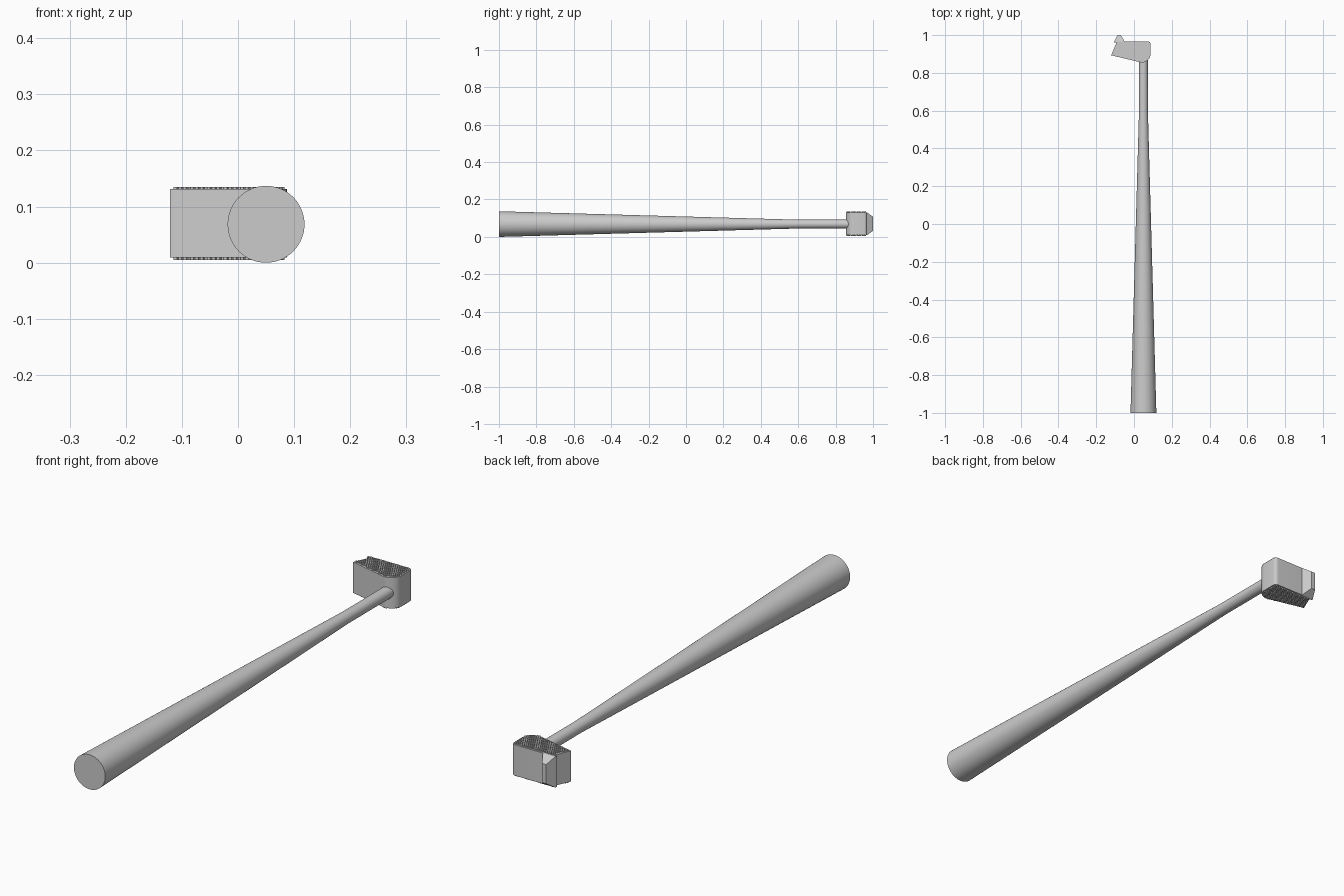
import bpy, bmesh, math
from mathutils import Vector, Matrix

if "Cube" in bpy.data.objects:
    bpy.data.objects.remove(bpy.data.objects["Cube"])

Z0, Z1 = 0.009, 0.131
AX, AZ = 0.05, 0.0685


def make(name, bm, smooth=True):
    bmesh.ops.recalc_face_normals(bm, faces=bm.faces[:])
    me = bpy.data.meshes.new(name)
    bm.to_mesh(me)
    bm.free()
    ob = bpy.data.objects.new(name, me)
    bpy.context.collection.objects.link(ob)
    if smooth:
        bpy.context.view_layer.objects.active = ob
        ob.select_set(True)
        bpy.ops.object.shade_smooth_by_angle(angle=math.radians(35))
        ob.select_set(False)
    return ob


def rounded(corners, steps=6):
    """Round each (x, y, radius) corner with a small quadratic arc."""
    out = []
    for i, (x, y, r) in enumerate(corners):
        p = Vector((x, y))
        if r == 0:
            out.append(p)
            continue
        a = p + (Vector(corners[i - 1][:2]) - p).normalized() * r
        b = p + (Vector(corners[(i + 1) % len(corners)][:2]) - p).normalized() * r
        for k in range(steps + 1):
            t = k / steps
            out.append(a * (1 - t) ** 2 + p * 2 * t * (1 - t) + b * t * t)
    return out


def loft(bm, rings):
    loops = [[bm.verts.new(p) for p in ring] for ring in rings]
    n = len(loops[0])
    for a, b in zip(loops, loops[1:]):
        for i in range(n):
            j = (i + 1) % n
            bm.faces.new((a[i], a[j], b[j], b[i]))
    bm.faces.new(loops[0])
    bm.faces.new(loops[-1])


# Tapered round handle, straight near the head
bm = bmesh.new()
rings = []
for y, r in ((-1, 0.0685), (0.6, 0.0235), (0.87, 0.0235)):
    rings.append([(AX + r * math.cos(2 * math.pi * i / 64), y,
                   AZ + r * math.sin(2 * math.pi * i / 64)) for i in range(64)])
loft(bm, rings)
make("handle", bm)

# Head block with rounded right end
outline = rounded([(-0.121, 0.893, 0), (0.052, 0.852, 0.02), (0.087, 0.878, 0.02),
                   (0.087, 0.967, 0.016), (-0.09, 0.967, 0)])
bm = bmesh.new()
loft(bm, [[(p.x, p.y, z) for p in outline] for z in (Z0, Z1)])
make("head", bm)

# Wedge-shaped tooth on the back of the head
bm = bmesh.new()
rings = []
for y, xa, xb, za, zb in ((0.96, -0.107, -0.047, Z0, Z1),
                          (0.967, -0.104, -0.05, Z0, Z1),
                          (1.0, -0.088, -0.07, 0.032, 0.108)):
    rings.append([(xa, y, za), (xb, y, za), (xb, y, zb), (xa, y, zb)])
loft(bm, rings)
make("back_tooth", bm, smooth=False)


# Fine raised studs covering the top and bottom of the head
def inside(x, y, margin):
    n = len(outline)
    area = sum(outline[i].cross(outline[(i + 1) % n]) for i in range(n))
    for i in range(n):
        a, b = outline[i], outline[(i + 1) % n]
        d = (b - a).normalized().cross(Vector((x, y)) - a)
        if d * math.copysign(1, area) < margin:
            return False
    return True


for name, z in (("top_studs", Z1), ("bottom_studs", Z0)):
    bm = bmesh.new()
    pitch = 0.0085
    for row in range(16):
        for col in range(28):
            x = -0.12 + pitch * (col + 0.5 * (row % 2))
            y = 0.855 + row * pitch * 0.866
            if inside(x, y, 0.006):
                bmesh.ops.create_cone(
                    bm, cap_ends=True, segments=16, radius1=0.0034, radius2=0.0034,
                    depth=0.008, matrix=Matrix.Translation((x, y, z)))
    make(name, bm)
